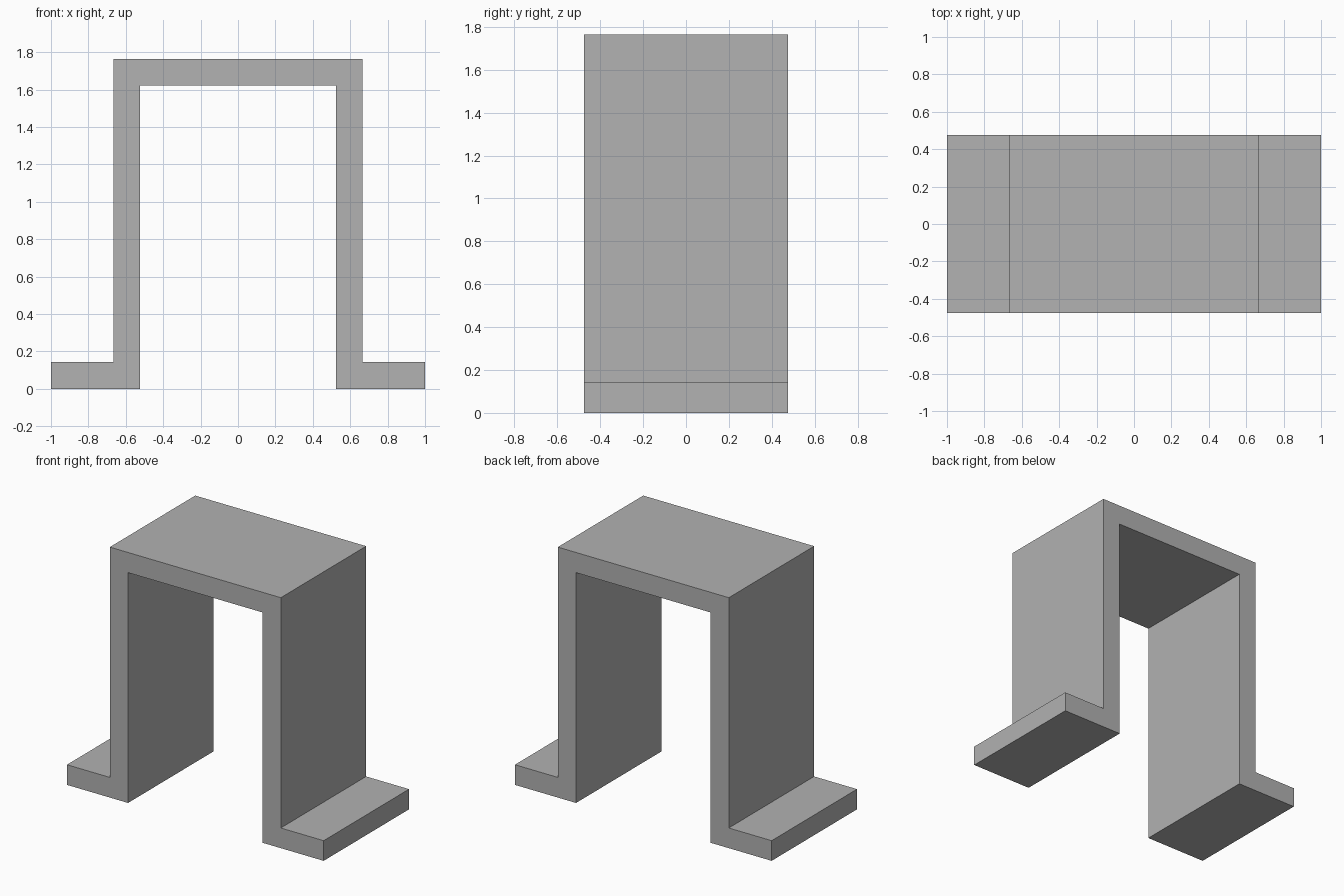
import bpy
import bmesh

cube = bpy.data.objects.get("Cube")
if cube:
    bpy.data.objects.remove(cube, do_unlink=True)

HEIGHT, THICK, DEPTH = 1.764, 0.142, 0.95
OUTER, FOOT_END = 0.666, 1.0
INNER = OUTER - THICK

# Plain grey material
grey = bpy.data.materials.new("plain_grey")
grey.use_nodes = True
colour = (0.445, 0.445, 0.445, 1)
grey.diffuse_color = colour
grey.node_tree.nodes["Principled BSDF"].inputs["Base Color"].default_value = colour

# Right half of the bracket outline, from the inner top corner round to the outer top corner
half = [(INNER, HEIGHT - THICK), (INNER, 0), (FOOT_END, 0),
        (FOOT_END, THICK), (OUTER, THICK), (OUTER, HEIGHT)]
outline = half + [(-x, z) for x, z in reversed(half)]

# Extrude the mirrored outline through the depth
bm = bmesh.new()
profile = bm.faces.new([bm.verts.new((x, -DEPTH / 2, z)) for x, z in outline])
result = bmesh.ops.extrude_face_region(bm, geom=[profile], use_keep_orig=True)
moved = [v for v in result["geom"] if isinstance(v, bmesh.types.BMVert)]
bmesh.ops.translate(bm, verts=moved, vec=(0, DEPTH, 0))
bmesh.ops.recalc_face_normals(bm, faces=bm.faces)

mesh = bpy.data.meshes.new("footed_bracket")
bm.to_mesh(mesh)
bm.free()
mesh.materials.append(grey)
bracket = bpy.data.objects.new("footed_bracket", mesh)
bpy.context.collection.objects.link(bracket)
